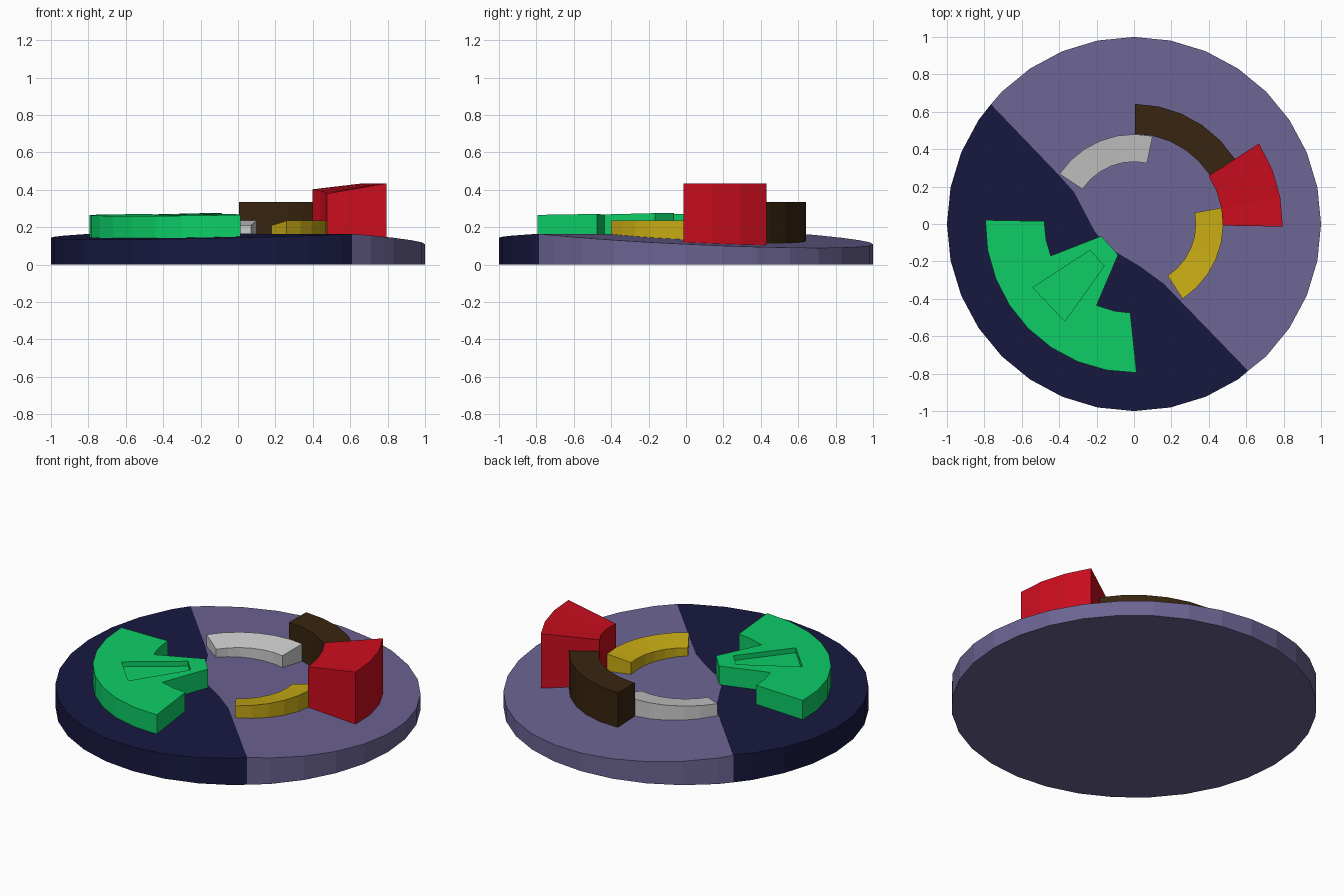
import bpy, bmesh
from math import radians, sin, cos, sqrt

if "Cube" in bpy.data.objects:
    bpy.data.objects.remove(bpy.data.objects["Cube"])


def material(name, rgb):
    m = bpy.data.materials.new(name)
    m.diffuse_color = (*rgb, 1)
    m.use_nodes = True
    m.node_tree.nodes["Principled BSDF"].inputs["Base Color"].default_value = m.diffuse_color
    return m


purple = material("purple", (0.15, 0.127, 0.29))
navy = material("navy", (0.009, 0.0095, 0.052))
green = material("green", (0.004, 0.62, 0.135))
red = material("red", (0.6, 0.004, 0.013))
brown = material("brown", (0.04, 0.018, 0.005))
yellow = material("yellow", (0.56, 0.4, 0.007))


# Sloping planes, measured along the diagonal of the disc
def diag(x, y):
    return (x + y) / sqrt(2)


def navy_top(x, y):
    return 0.165 + 0.035 * (diag(x, y) + 0.12)


def purple_top(x, y):
    return 0.165 - 0.067 * (diag(x, y) + 0.12)


def green_top(x, y):
    return 0.28 + 0.025 * diag(x, y)


def polar(r, a):
    return (r * cos(radians(a)), r * sin(radians(a)))


def finish(name, bm, mats):
    bmesh.ops.recalc_face_normals(bm, faces=bm.faces)
    me = bpy.data.meshes.new(name)
    bm.to_mesh(me)
    bm.free()
    for m in mats:
        me.materials.append(m)
    ob = bpy.data.objects.new(name, me)
    bpy.context.collection.objects.link(ob)
    return ob


def slab(name, outline, top, bottom, mats):
    """Closed prism between two height functions; second material goes underneath."""
    bm = bmesh.new()
    up = [bm.verts.new((x, y, top(x, y))) for x, y in outline]
    lo = [bm.verts.new((x, y, bottom(x, y))) for x, y in outline]
    n = len(outline)
    bm.faces.new(up)
    under = bm.faces.new(lo[::-1])
    under.material_index = len(mats) - 1 if mats else 0
    for i in range(n):
        j = (i + 1) % n
        bm.faces.new((lo[i], lo[j], up[j], up[i]))
    return finish(name, bm, mats)


def arc_block(name, r0, r1, a0, a1, steps, inner_z, outer_z, mats):
    """Curved block on the purple surface; inner_z gives top height at both ends."""
    bm = bmesh.new()
    rings = []
    for i in range(steps + 1):
        t = i / steps
        a = a0 + (a1 - a0) * t
        zi = inner_z[0] + (inner_z[1] - inner_z[0]) * t
        p, q = polar(r0, a), polar(r1, a)
        rings.append([bm.verts.new(c) for c in (
            (*p, purple_top(*p) - 0.004), (*q, purple_top(*q) - 0.004),
            (*q, outer_z), (*p, zi))])
    for u, v in zip(rings, rings[1:]):
        for k in range(4):
            m = (k + 1) % 4
            bm.faces.new((u[k], u[m], v[m], v[k]))
    bm.faces.new(rings[0])
    bm.faces.new(rings[-1][::-1])
    return finish(name, bm, mats)


# Two-part disc divided by a bowed line
split = [(-0.765, 0.64), (-0.4, 0.26), (-0.32, 0.17), (-0.21, -0.04),
         (-0.13, -0.13), (0.03, -0.225), (0.16, -0.32), (0.61, -0.785)]
step = 360 / 32
ground = lambda x, y: 0.0
slab("light_base_half",
     split + [polar(1, k * step) for k in range(-4, 13)],
     purple_top, ground, [purple])
slab("dark_base_half",
     split[::-1] + [polar(1, k * step) for k in range(13, 28)],
     navy_top, ground, [navy, purple])

# Curved blocks on the light half
arc_block("tall_block", 0.475, 0.795, -1, 32.8, 3, (0.38, 0.403), 0.435, [red])
arc_block("outer_arc_wall", 0.482, 0.642, 32.8, 89.5, 5, (0.335, 0.335), 0.335, [brown])
arc_block("right_arc_step", 0.33, 0.477, -57, 10.5, 6, (0.21, 0.21), 0.235, [yellow])
arc_block("left_arc_step", 0.333, 0.48, 78, 146, 6, (0.21, 0.21), 0.235, [])

# Anchor-shaped block on the dark half
outer = [polar(0.795, 178.5 + i * 92.5 / 8) for i in range(9)]
inner = [(-0.02, -0.475), (-0.105, -0.465), (-0.2, -0.435), (-0.085, -0.165),
         (-0.13, -0.115), (-0.175, -0.065), (-0.445, -0.17), (-0.47, -0.085),
         (-0.48, 0.015)]
anchor = slab("anchor_block", outer + inner, green_top,
              lambda x, y: navy_top(x, y) - 0.004, [green])

# Shallow wedge recess in its top
cutter = slab("recess_cutter",
              [(-0.54, -0.34), (-0.37, -0.52), (-0.16, -0.225), (-0.235, -0.14)],
              lambda x, y: 0.4, lambda x, y: green_top(x, y) - 0.03, [green])
cutter.hide_render = True
cutter.hide_set(True)
mod = anchor.modifiers.new("recess", 'BOOLEAN')
mod.operation = 'DIFFERENCE'
mod.solver = 'EXACT'
mod.object = cutter
